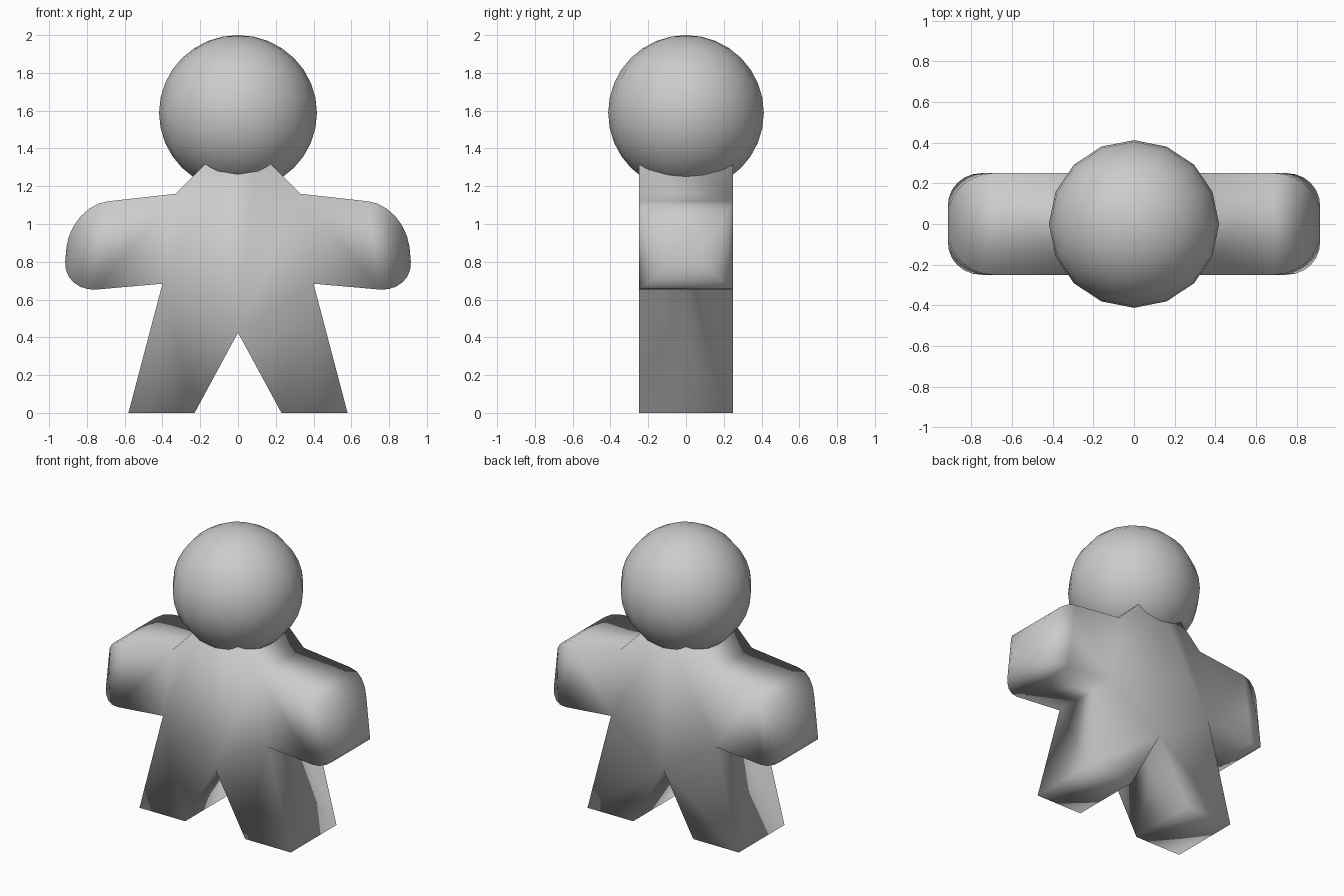
import bpy, bmesh, math
from mathutils import Vector

if "Cube" in bpy.data.objects:
    bpy.data.objects.remove(bpy.data.objects["Cube"])

DEPTH = 0.25
ROUND = 0.17
STEPS = 6

# half outline of the figure in x, z
P = {"neck_mid": (0, 1.39), "neck": (0.10, 1.39), "shoulder": (0.33, 1.16),
     "arm_top": (0.69, 1.12), "arm_low": (0.75, 0.653), "armpit": (0.40, 0.684),
     "foot_out": (0.58, 0), "foot_in": (0.23, 0), "crotch": (0, 0.425)}
PANELS = [("neck_mid", "neck", "shoulder", "armpit", "crotch"),
          ("shoulder", "arm_top", "arm_low", "armpit"),
          ("armpit", "foot_out", "foot_in", "crotch")]


def arc(start, corner, end, a):
    """Point on a rounded corner, a from 0 to pi/2."""
    s, c, e = Vector(start), Vector(corner), Vector(end)
    return c + (s - c) * (1 - math.sin(a)) + (e - c) * (1 - math.cos(a))


def build_body():
    bm = bmesh.new()
    front = {k: bm.verts.new((x, -DEPTH, z)) for k, (x, z) in P.items()}
    back = {k: bm.verts.new((x, DEPTH, z)) for k, (x, z) in P.items()}

    # front and back panels
    for names in PANELS:
        bm.faces.new([front[n] for n in names])
        bm.faces.new([back[n] for n in reversed(names)])

    # side walls, left open at the arm end and the mirror plane
    names = list(P)
    for a, b in zip(names, names[1:]):
        if a != "arm_top":
            bm.faces.new((front[a], back[a], back[b], front[b]))

    # rounded hand
    ring = [front["arm_top"], front["arm_low"], back["arm_low"], back["arm_top"]]
    for i in range(1, STEPS + 1):
        a = math.pi / 2 * i / STEPS
        t = arc(P["arm_top"], (0.88, 1.10), (0.908, 0.88), a)
        b = arc(P["arm_low"], (0.925, 0.64), (0.915, 0.80), a)
        y = DEPTH - ROUND * (1 - math.cos(a))
        new = [bm.verts.new(co) for co in
               ((t.x, -y, t.y), (b.x, -y, b.y), (b.x, y, b.y), (t.x, y, t.y))]
        for j in range(4):
            k = (j + 1) % 4
            bm.faces.new((ring[j], new[j], new[k], ring[k]))
        ring = new
    bm.faces.new(ring)

    bmesh.ops.recalc_face_normals(bm, faces=bm.faces[:])
    for f in bm.faces:
        f.smooth = True
    mesh = bpy.data.meshes.new("body")
    bm.to_mesh(mesh)
    bm.free()
    body = bpy.data.objects.new("body", mesh)
    bpy.context.collection.objects.link(body)
    body.modifiers.new("mirror", "MIRROR").use_clip = True


build_body()

# head
bpy.ops.mesh.primitive_uv_sphere_add(segments=16, ring_count=16, radius=1,
                                     location=(0, 0, 1.588))
head = bpy.context.object
head.name = "head"
head.scale = (0.418, 0.412, 0.412)
bpy.ops.object.shade_smooth()
